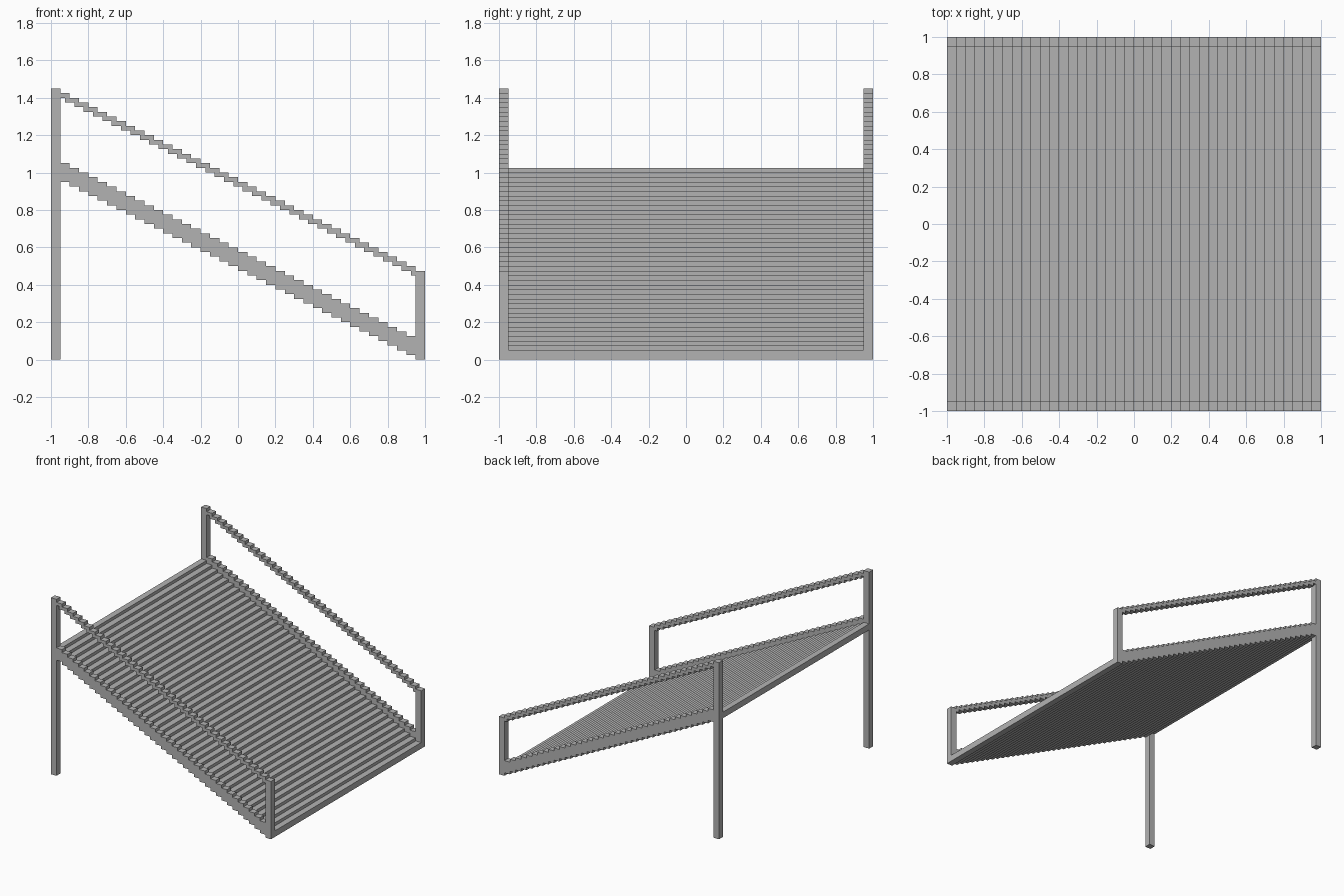
import bpy
import bmesh

cube = bpy.data.objects.get("Cube")
if cube:
    bpy.data.objects.remove(cube, do_unlink=True)

STEP = 0.05          # tread depth along the slope
DROP = STEP / 2      # fall per tread
COLUMNS = 40
INNER = 1 - STEP     # inside face of posts and side walls

grey = bpy.data.materials.new("concrete_grey")
grey.use_nodes = True
colour = (0.45, 0.45, 0.45, 1)
grey.diffuse_color = colour
grey.node_tree.nodes["Principled BSDF"].inputs["Base Color"].default_value = colour


def extrude_profile(name, profile, y0, y1):
    """Extrude an x/z outline from y0 to y1."""
    bm = bmesh.new()
    face = bm.faces.new([bm.verts.new((x, y0, z)) for x, z in profile])
    result = bmesh.ops.extrude_face_region(bm, geom=[face])
    verts = [v for v in result["geom"] if isinstance(v, bmesh.types.BMVert)]
    bmesh.ops.translate(bm, verts=verts, vec=(0, y1 - y0, 0))
    bmesh.ops.recalc_face_normals(bm, faces=bm.faces)
    mesh = bpy.data.meshes.new(name)
    bm.to_mesh(mesh)
    bm.free()
    mesh.materials.append(grey)
    obj = bpy.data.objects.new(name, mesh)
    bpy.context.collection.objects.link(obj)
    return obj


def stair_profile(first, last, top, thickness, shift=0):
    """Stepped band; shift moves the underside steps uphill so treads overlap."""
    upper, lower = [], []
    for i in range(first, last + 1):
        x, z = -1 + i * STEP, top - i * DROP
        upper += [(x, z), (x + STEP, z)]
        left = x if i == first else x - shift
        lower += [(left, z - thickness), (x + STEP - shift, z - thickness)]
    if shift:
        end, low = upper[-1][0], lower[-1][1] - DROP
        lower += [(end - shift, low), (end, low)]
    return upper + lower[::-1]


def post_profile(x, height):
    return [(x, 0), (x + STEP, 0), (x + STEP, height), (x, height)]


# Ribbed deck between the side walls
extrude_profile("ramp_deck", stair_profile(0, COLUMNS - 1, 1.025, 0.05), -INNER, INNER)

# Side walls, handrails and posts on both sides
for side, y0, y1 in (("front", -1, -INNER), ("back", INNER, 1)):
    extrude_profile(side + "_side_wall",
                    stair_profile(1, COLUMNS - 2, 1.075, 0.1), y0, y1)
    extrude_profile(side + "_handrail",
                    stair_profile(1, COLUMNS - 2, 1.45, DROP, DROP), y0, y1)
    extrude_profile(side + "_tall_post", post_profile(-1, 1.45), y0, y1)
    extrude_profile(side + "_short_post", post_profile(INNER, 0.475), y0, y1)
